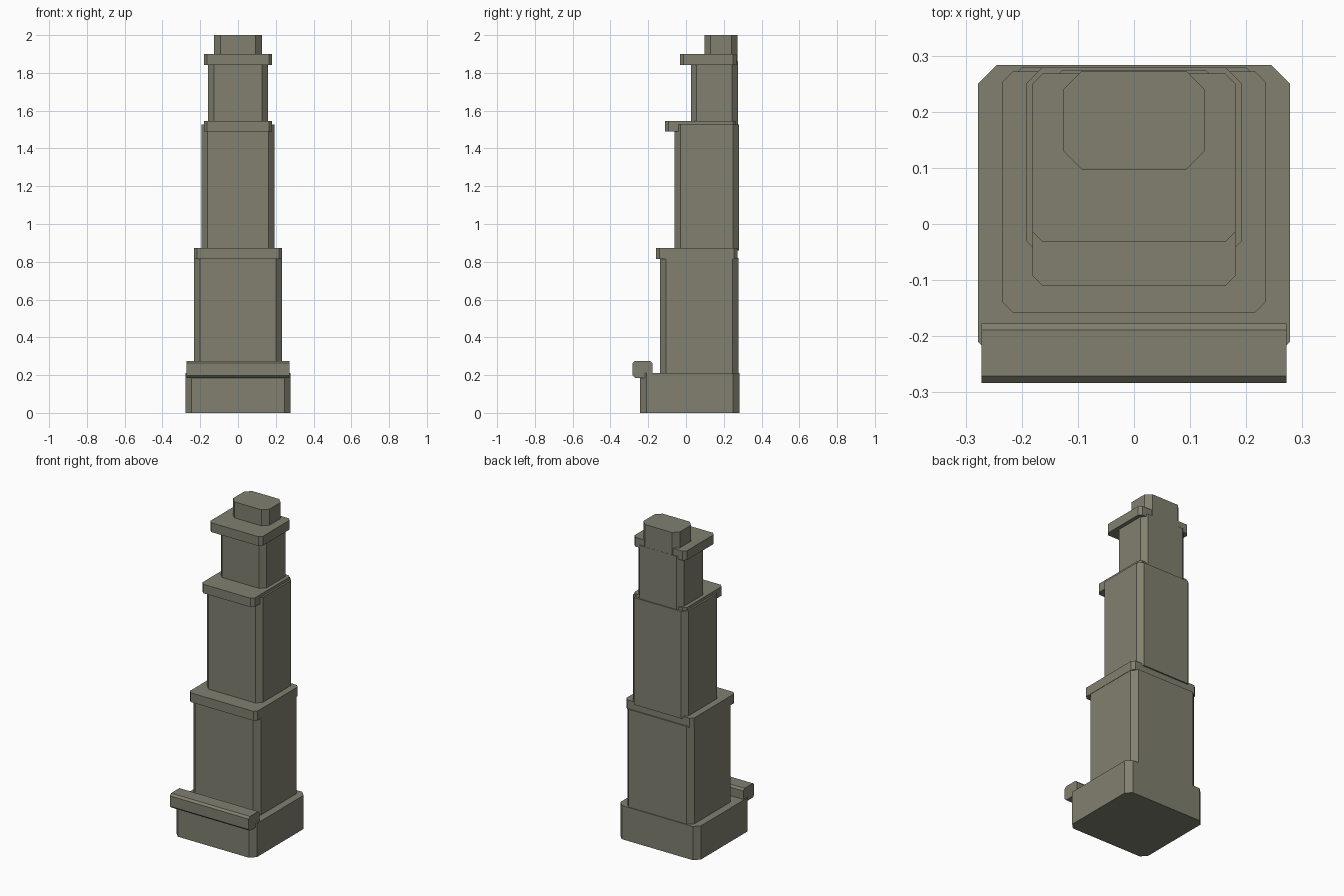
import bpy

cube = bpy.data.objects.get("Cube")
if cube:
    bpy.data.objects.remove(cube, do_unlink=True)

# One stone colour for the whole building
stone = bpy.data.materials.new("olive grey stone")
stone.use_nodes = True
COLOUR = (0.22, 0.215, 0.16, 1)
stone.diffuse_color = COLOUR
stone.node_tree.nodes["Principled BSDF"].inputs["Base Color"].default_value = COLOUR


def prism(name, outline, place):
    """Extrude an outline; place(p, end) gives the 3D point at end 0 or 1."""
    n = len(outline)
    verts = [place(p, end) for end in (0, 1) for p in outline]
    faces = [tuple(reversed(range(n))), tuple(range(n, 2 * n))]
    faces += [(i, (i + 1) % n, n + (i + 1) % n, n + i) for i in range(n)]
    mesh = bpy.data.meshes.new(name)
    mesh.from_pydata(verts, [], faces)
    mesh.materials.append(stone)
    obj = bpy.data.objects.new(name, mesh)
    bpy.context.collection.objects.link(obj)
    return obj


def octagon(a0, a1, b0, b1, c):
    """Rectangle with cut corners, anticlockwise."""
    return [(a0 + c, b0), (a1 - c, b0), (a1, b0 + c), (a1, b1 - c),
            (a1 - c, b1), (a0 + c, b1), (a0, b1 - c), (a0, b0 + c)]


def block(name, half, front, back, bottom, top, cut):
    prism(name, octagon(-half, half, front, back, cut),
          lambda p, end: (p[0], p[1], top if end else bottom))


# Stepped tower: half width, front, back, bottom, top, corner cut
block("base", 0.278, -0.243, 0.283, 0, 0.21, 0.033)
block("lower_tower", 0.232, -0.137, 0.279, 0.2, 0.82, 0.032)
block("lower_ledge", 0.234, -0.158, 0.272, 0.815, 0.873, 0.018)
block("middle_tower", 0.192, -0.06, 0.28, 0.86, 1.528, 0.03)
block("middle_ledge", 0.181, -0.11, 0.266, 1.49, 1.546, 0.018)
block("upper_tower", 0.158, 0.026, 0.274, 1.52, 1.86, 0.03)
block("upper_ledge", 0.181, -0.032, 0.268, 1.842, 1.9, 0.018)
block("cap", 0.126, 0.097, 0.273, 1.85, 2, 0.033)

# Bevelled beam across the front of the base
prism("front_beam", octagon(-0.283, -0.177, 0.186, 0.275, 0.012),
      lambda p, end: (0.272 if end else -0.272, p[0], p[1]))
